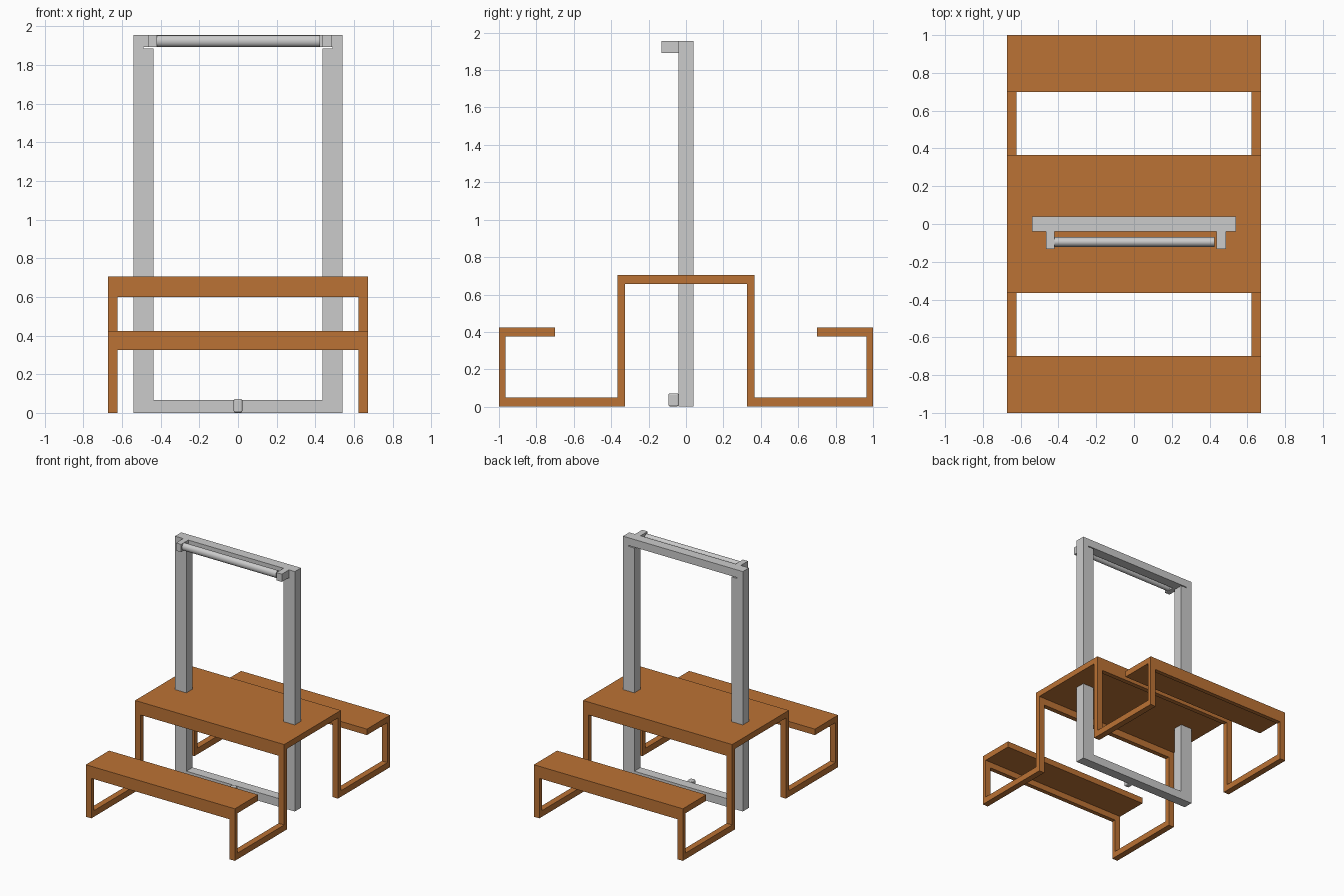
import bpy
import bmesh
from mathutils import Matrix, Vector

if "Cube" in bpy.data.objects:
    bpy.data.objects.remove(bpy.data.objects["Cube"])

wood = bpy.data.materials.new("brown_wood")
wood.diffuse_color = (0.5, 0.17, 0.035, 1)
wood.use_nodes = True
wood.node_tree.nodes["Principled BSDF"].inputs["Base Color"].default_value = wood.diffuse_color


def finish(name, bm, mat=None):
    me = bpy.data.meshes.new(name)
    bm.to_mesh(me)
    bm.free()
    ob = bpy.data.objects.new(name, me)
    bpy.context.collection.objects.link(ob)
    if mat:
        me.materials.append(mat)
    return ob


def box(name, x, y, z, mat=None):
    """Box from (min, max) ranges on each axis."""
    lo = Vector(map(min, (x, y, z)))
    hi = Vector(map(max, (x, y, z)))
    bm = bmesh.new()
    m = Matrix.Translation((lo + hi) / 2) @ Matrix.Diagonal((*(hi - lo), 1))
    bmesh.ops.create_cube(bm, size=1, matrix=m)
    return finish(name, bm, mat)


# Wooden table and benches: one half per side of y = 0
W, LW = 0.672, 0.05
for s, side in ((-1, "front"), (1, "back")):
    def wbox(name, x, y, z):
        return box(f"{side}_{name}", x, (s * y[0], s * y[1]), z, wood)

    wbox("table_top", (-W, W), (0, 0.365), (0.657, 0.705))
    wbox("bench_seat", (-W, W), (0.70, 1.0), (0.375, 0.424))
    wbox("bench_rail", (LW - W, W - LW), (0.965, 1.0), (0.326, 0.375))
    for t, end in ((-1, "left"), (1, "right")):
        xs = (t * (W - LW), t * W)
        wbox(f"{end}_table_rail", (0, t * (W - LW)), (0.327, 0.365), (0.60, 0.657))
        wbox(f"{end}_table_leg", xs, (0.327, 0.365), (0.05, 0.657))
        wbox(f"{end}_floor_rail", xs, (0.327, 1.0), (0, 0.05))
        wbox(f"{end}_bench_leg", xs, (0.965, 1.0), (0.05, 0.375))

# Grey upright frame
D = (-0.04, 0.04)
box("frame_top_beam", (-0.49, 0.49), D, (1.892, 1.955))
box("frame_bottom_beam", (-0.49, 0.49), D, (0, 0.067))
for t, end in ((-1, "left"), (1, "right")):
    box(f"{end}_post", (t * 0.49, t * 0.54), D, (0, 1.955))
    box(f"{end}_inner_post", (t * 0.438, t * 0.49), D, (0.067, 1.885))

# Roller and its brackets at the top
box("left_roller_bracket", (-0.466, -0.42), (-0.132, -0.04), (1.892, 1.955))
box("right_roller_bracket", (0.438, 0.487), (-0.132, -0.04), (1.892, 1.955))
bm = bmesh.new()
m = (Matrix.Translation((0.0025, -0.095, 1.923)) @ Matrix.Diagonal((1, 0.026, 0.03, 1))
     @ Matrix.Rotation(1.5707963, 4, 'Y'))
bmesh.ops.create_cone(bm, cap_ends=True, segments=32, radius1=1, radius2=1,
                      depth=0.845, matrix=m)
roller = finish("roller", bm)
bpy.context.view_layer.objects.active = roller
roller.select_set(True)
bpy.ops.object.shade_smooth_by_angle()

# Small rounded foot latch on the bottom beam
latch = box("foot_latch", (-0.022, 0.022), (-0.094, -0.04), (0.002, 0.072))
bev = latch.modifiers.new("round", 'BEVEL')
bev.width, bev.segments = 0.008, 3
